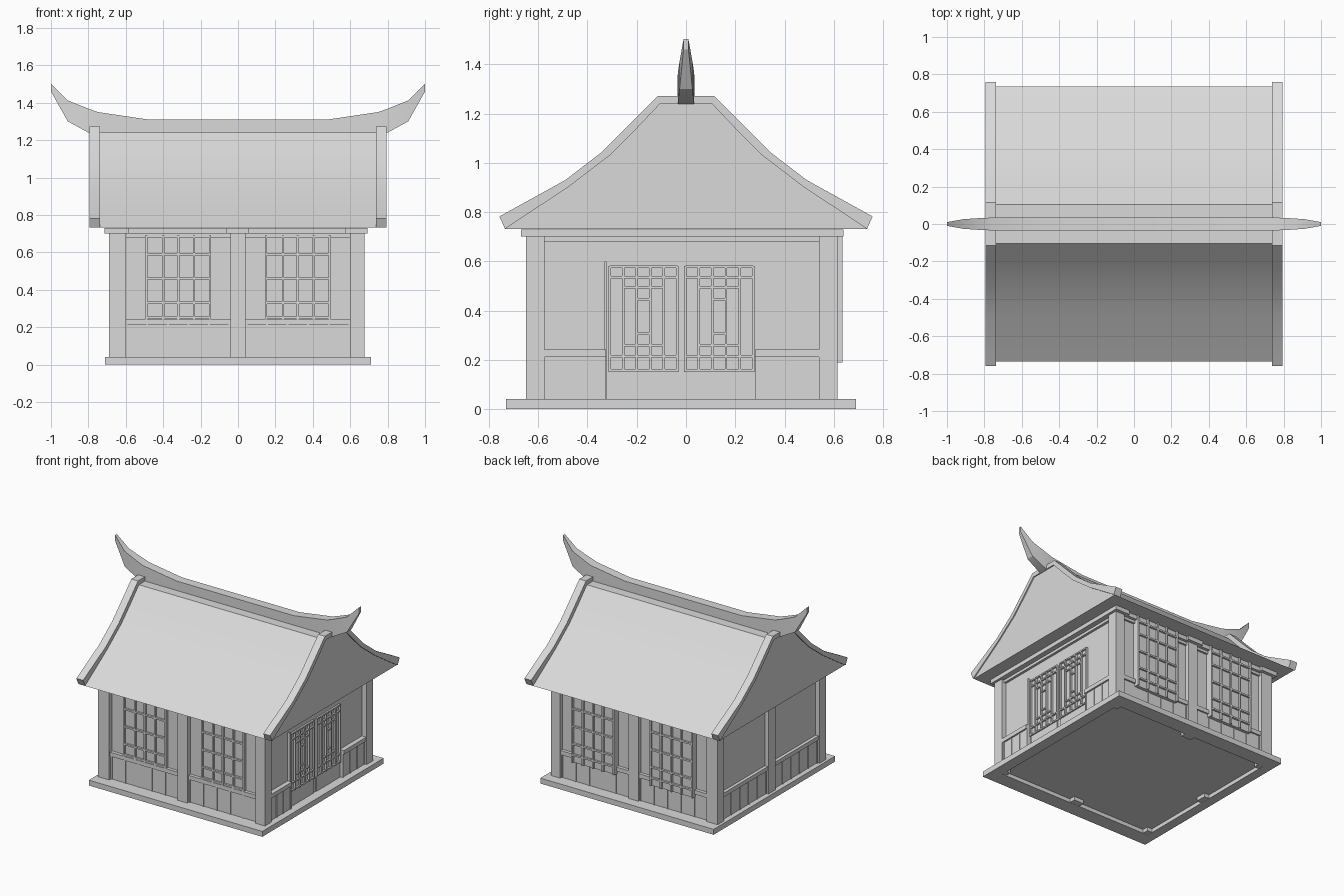
import bpy, bmesh
from mathutils import Matrix, Vector

cube = bpy.data.objects.get("Cube")
if cube:
    bpy.data.objects.remove(cube, do_unlink=True)

GREY = (0.7, 0.7, 0.7, 1)
grey = bpy.data.materials.new("plain_grey")
grey.use_nodes = True
grey.diffuse_color = GREY
grey.node_tree.nodes["Principled BSDF"].inputs["Base Color"].default_value = GREY


def finish(name, bm, smooth=False):
    bmesh.ops.recalc_face_normals(bm, faces=bm.faces)
    mesh = bpy.data.meshes.new(name)
    bm.to_mesh(mesh)
    bm.free()
    mesh.materials.append(grey)
    obj = bpy.data.objects.new(name, mesh)
    bpy.context.collection.objects.link(obj)
    if smooth:
        bpy.ops.object.select_all(action='DESELECT')
        obj.select_set(True)
        bpy.context.view_layer.objects.active = obj
        bpy.ops.object.shade_smooth_by_angle(angle=0.5)


def boxes(name, items):
    """One object from boxes given as (x0, x1, y0, y1, z0, z1)."""
    bm = bmesh.new()
    for x0, x1, y0, y1, z0, z1 in items:
        mid = Vector((x0 + x1, y0 + y1, z0 + z1)) / 2
        size = Matrix.Diagonal((abs(x1 - x0), abs(y1 - y0), abs(z1 - z0), 1))
        bmesh.ops.create_cube(bm, size=1, matrix=Matrix.Translation(mid) @ size)
    finish(name, bm)


def extrude_profile(name, points, x0, x1):
    """Smooth solid with a (y, z) outline stretched along x."""
    bm = bmesh.new()
    face = bm.faces.new([bm.verts.new((x0, y, z)) for y, z in points])
    new = bmesh.ops.extrude_face_region(bm, geom=[face], use_keep_orig=True)
    bmesh.ops.translate(bm, vec=(x1 - x0, 0, 0),
                        verts=[v for v in new["geom"] if isinstance(v, bmesh.types.BMVert)])
    finish(name, bm, smooth=True)


# Wall planes: axis the wall faces, direction, distance from the centre
SIDES = {"front": ("y", -1, 0.615), "back": ("y", 1, 0.585),
         "right": ("x", 1, 0.637), "left": ("x", -1, 0.66)}


def on_wall(side, u0, u1, depth, z0, z1):
    """Box standing out from a wall by depth, u running along the wall."""
    axis, sign, dist = SIDES[side]
    a, b = sign * (dist - 0.01), sign * (dist + depth)
    return (a, b, u0, u1, z0, z1) if axis == "x" else (u0, u1, a, b, z0, z1)


FLOOR, EAVE = 0.04, 0.73

# Base: a rim open underneath, with a thin floor inside
boxes("base_rim", [(-0.71, 0.71, -0.73, -0.62, 0, FLOOR), (-0.71, 0.71, 0.58, 0.69, 0, FLOOR),
                   (-0.71, -0.64, -0.62, 0.58, 0, FLOOR), (0.63, 0.71, -0.62, 0.58, 0, FLOOR)])
boxes("floor_plate", [(-0.65, 0.64, -0.63, 0.59, 0.028, 0.039)])

# Wall core and top beams
boxes("wall_core", [(-0.66, 0.637, -0.615, 0.585, FLOOR, EAVE)])
boxes("lintel_band", [(-0.675, 0.655, -0.63, 0.60, 0.68, 0.70)])
boxes("top_beam", [(-0.69, 0.675, -0.65, 0.62, 0.70, EAVE),
                   (0.60, 0.693, -0.67, 0.64, 0.70, EAVE)])

# Corner and middle posts reaching the ground, with caps
posts, caps = [], []
for x0, x1 in ((-0.69, -0.60), (-0.04, 0.04), (0.60, 0.675)):
    for y0, y1 in ((-0.65, -0.575), (0.54, 0.615)):
        posts.append((x0, x1, y0, y1, 0.001, EAVE))
        caps.append((x0 - 0.025, x1 + 0.018, y0 - 0.02, y1 + 0.025, 0.70, EAVE))
posts.append((-0.69, -0.60, -0.06, 0.02, 0.001, EAVE))
caps.append((-0.715, -0.58, -0.08, 0.04, 0.70, EAVE))
boxes("posts", posts)
boxes("post_caps", caps)

# Wainscot panels, ledges and battens in every bay
BAYS = {"front": [(-0.60, -0.04), (0.04, 0.60)], "back": [(-0.60, -0.04), (0.04, 0.60)],
        "left": [(-0.575, -0.06), (0.02, 0.54)], "right": [(-0.575, -0.325), (0.28, 0.54)]}
for side, bays in BAYS.items():
    parts = []
    out = 0.022 if side == "right" else 0.012
    for u0, u1 in bays:
        parts.append(on_wall(side, u0, u1, out, FLOOR, 0.215))
        parts.append(on_wall(side, u0, u1, out + 0.012, 0.212, 0.242))
        count = max(3, round((u1 - u0) / 0.11))
        for i in range(count + 1):
            u = u0 + 0.005 + (u1 - u0 - 0.01) * i / count
            parts.append(on_wall(side, u - 0.005, u + 0.005, out + 0.005, FLOOR, 0.215))
    boxes(side + "_wainscot", parts)

# Lattice windows in the front and back walls
COLUMNS = (-0.17, -0.08, 0, 0.085, 0.17)
ROWS = (0.25, 0.33, 0.46, 0.59, 0.685)
for side, low, high, depth in (("front", 0.24, 0.69, 0.024), ("back", 0.19, EAVE, 0.05)):
    for label, centre in (("right", -0.32), ("left", 0.32)):
        parts = [on_wall(side, centre - 0.17, centre + 0.17, depth - 0.015, low, high)]
        for c in COLUMNS:
            parts.append(on_wall(side, centre + c - 0.006, centre + c + 0.006, depth, low, high))
        for z in ROWS:
            parts.append(on_wall(side, centre - 0.17, centre + 0.17, depth - 0.001, z - 0.006, z + 0.006))
        boxes(f"{side}_{label}_window", parts)

# Double door with stepped lattice, on the right wall
STILES = (-0.1375, -0.0825, -0.0275, 0.0275, 0.0825, 0.1375)
for label, centre in (("front", -0.1725), ("back", 0.135)):
    def bar(u0, u1, z0, z1, depth=0.014):
        return on_wall("right", centre + u0, centre + u1, depth, z0, z1)
    parts = [bar(-0.137, 0.137, FLOOR, 0.15, 0.006)]
    for u in STILES:
        parts.append(bar(u - 0.005, u + 0.005, 0.15, 0.58))
    for z in (0.158, 0.215, 0.535, 0.578):
        parts.append(bar(-0.137, 0.137, z - 0.005, z + 0.005, 0.013))
    for z in (0.26, 0.494):
        parts.append(bar(-0.0825, 0.0825, z - 0.005, z + 0.005, 0.012))
    for z in (0.305, 0.445):
        parts.append(bar(-0.0275, 0.0275, z - 0.005, z + 0.005, 0.011))
    boxes(label + "_door_leaf", parts)
boxes("door_jamb", [on_wall("right", -0.33, -0.322, 0.02, FLOOR, 0.60)])

# Roof body with curved slopes, and raised boards along both ends
slope = [(0.735, 0.732), (0.48, 0.90), (0.31, 1.03), (0.20, 1.14), (0.105, 1.24)]
outer = [(0.758, 0.782), (0.49, 0.93), (0.34, 1.045), (0.23, 1.155), (0.115, 1.272)]


def mirrored(points):
    return points + [(-y, z) for y, z in reversed(points)]


extrude_profile("roof", mirrored(slope), -0.785, 0.785)
for label, s in (("left", 1), ("right", -1)):
    extrude_profile(label + "_gable_board", mirrored(outer) + mirrored(slope)[::-1],
                    s * 0.738, s * 0.793)

# Ridge beam sweeping up to tapered tips: x, bottom, top, half width
half = [(0.48, 1.235, 1.31, 0.034), (0.75, 1.235, 1.35, 0.034), (0.80, 1.24, 1.368, 0.033),
        (0.91, 1.30, 1.412, 0.026), (1.0, 1.46, 1.502, 0.01)]
sections = [(-x, b, t, w) for x, b, t, w in reversed(half)] + half
bm = bmesh.new()
rings = [[bm.verts.new((x, y, z)) for y, z in ((-w, b), (w, b), (w, t), (-w, t))]
         for x, b, t, w in sections]
for r, q in zip(rings, rings[1:]):
    for i in range(4):
        j = (i + 1) % 4
        bm.faces.new((r[i], r[j], q[j], q[i]))
bm.faces.new(rings[0])
bm.faces.new(rings[-1])
finish("ridge_beam", bm, smooth=True)
